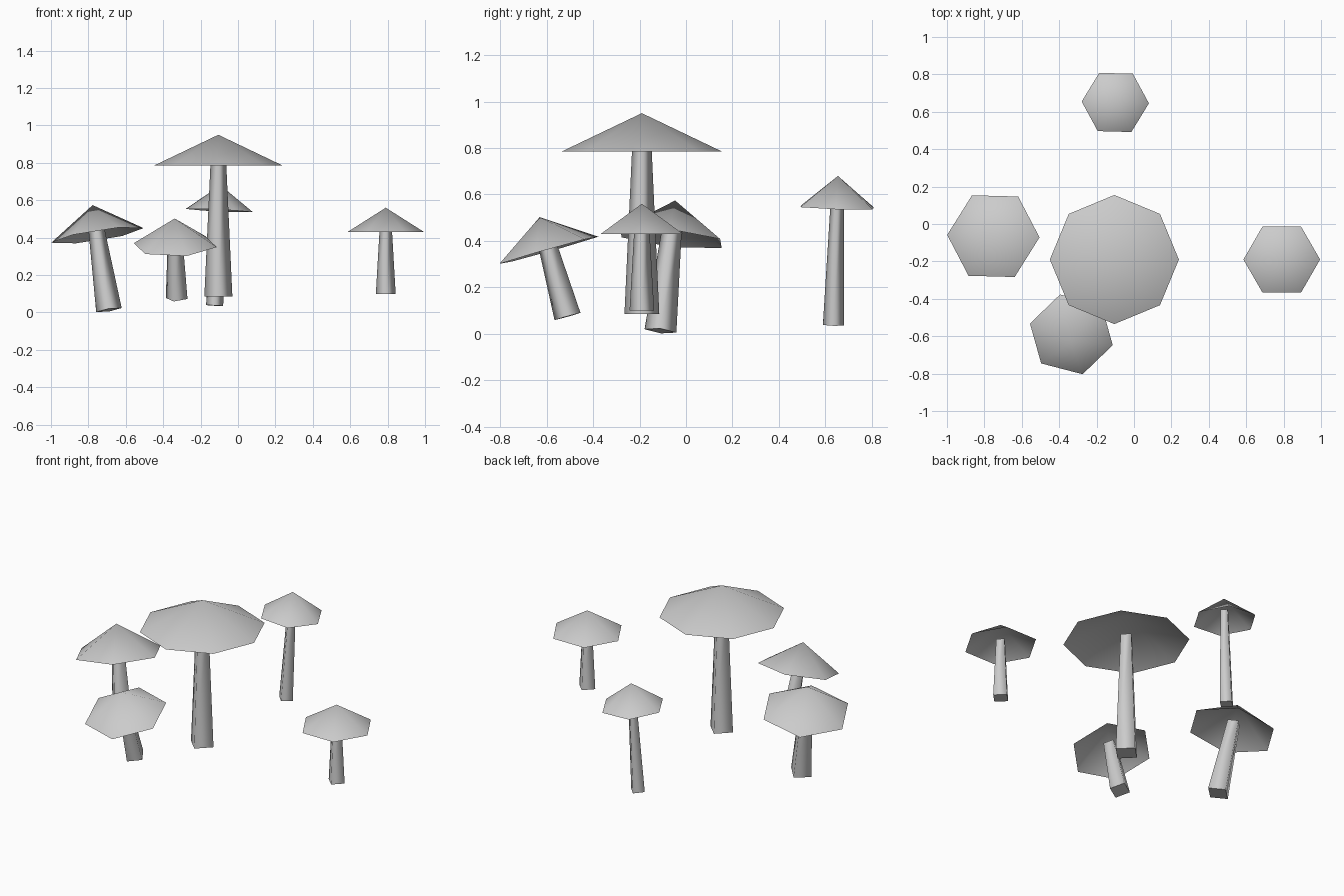
import bpy
import bmesh
import math
from mathutils import Vector

default = bpy.data.objects.get("Cube")
if default:
    bpy.data.objects.remove(default, do_unlink=True)

grey = bpy.data.materials.new("plain_grey")
grey.use_nodes = True
colour = (0.6, 0.6, 0.6, 1)
grey.diffuse_color = colour
grey.node_tree.nodes["Principled BSDF"].inputs["Base Color"].default_value = colour


def ring(bm, sides, radius, z, turn):
    """Ring of vertices around the local z axis."""
    angles = [turn + math.tau * i / sides for i in range(sides)]
    return [bm.verts.new((radius * math.cos(a), radius * math.sin(a), z)) for a in angles]


def finish(bm, name, origin, tilt):
    """Turn the mesh into an object standing at origin, leaning by tilt."""
    mesh = bpy.data.meshes.new(name)
    bm.to_mesh(mesh)
    bm.free()
    mesh.materials.append(grey)
    obj = bpy.data.objects.new(name, mesh)
    obj.location = origin
    obj.rotation_mode = 'QUATERNION'
    obj.rotation_quaternion = tilt
    bpy.context.collection.objects.link(obj)


def mushroom(name, base, rim, sides, radius, height, foot, neck, tuck, turn=0):
    base, rim = Vector(base), Vector(rim)
    length = (rim - base).length
    tilt = Vector((0, 0, 1)).rotation_difference(rim - base)
    turn = math.radians(turn)

    # Cap: open smooth cone
    bm = bmesh.new()
    edge = ring(bm, sides, radius, 0, turn)
    tip = bm.verts.new((0, 0, height))
    for i in range(sides):
        bm.faces.new((edge[i], edge[(i + 1) % sides], tip)).smooth = True
    finish(bm, name + "_cap", rim, tilt)

    # Stem: tapered four-sided post that tucks into the cap
    bm = bmesh.new()
    low = ring(bm, 4, foot, 0, turn)
    high = ring(bm, 4, neck, length + tuck, turn)
    for i in range(4):
        j = (i + 1) % 4
        bm.faces.new((low[i], low[j], high[j], high[i])).smooth = True
    for end in (bm.faces.new(low[::-1]), bm.faces.new(high)):
        for e in end.edges:
            e.smooth = False
    finish(bm, name + "_stem", base, tilt)


mushroom("tall_mushroom", (-.105, -.19, .085), (-.105, -.19, .785),
         8, .345, .165, .075, .041, .035)
mushroom("left_mushroom", (.79, -.19, .1), (.79, -.19, .43),
         6, .205, .13, .053, .032, .03)
mushroom("back_mushroom", (-.125, .635, .037), (-.1, .65, .545),
         6, .18, .135, .046, .027, .06, -1.5)
mushroom("right_mushroom", (-.69, -.11, .013), (-.752, -.065, .412),
         6, .25, .165, .069, .042, .05, -2)
mushroom("front_mushroom", (-.328, -.51, .075), (-.335, -.59, .36),
         6, .229, .148, .06, .04, .05, -15)
